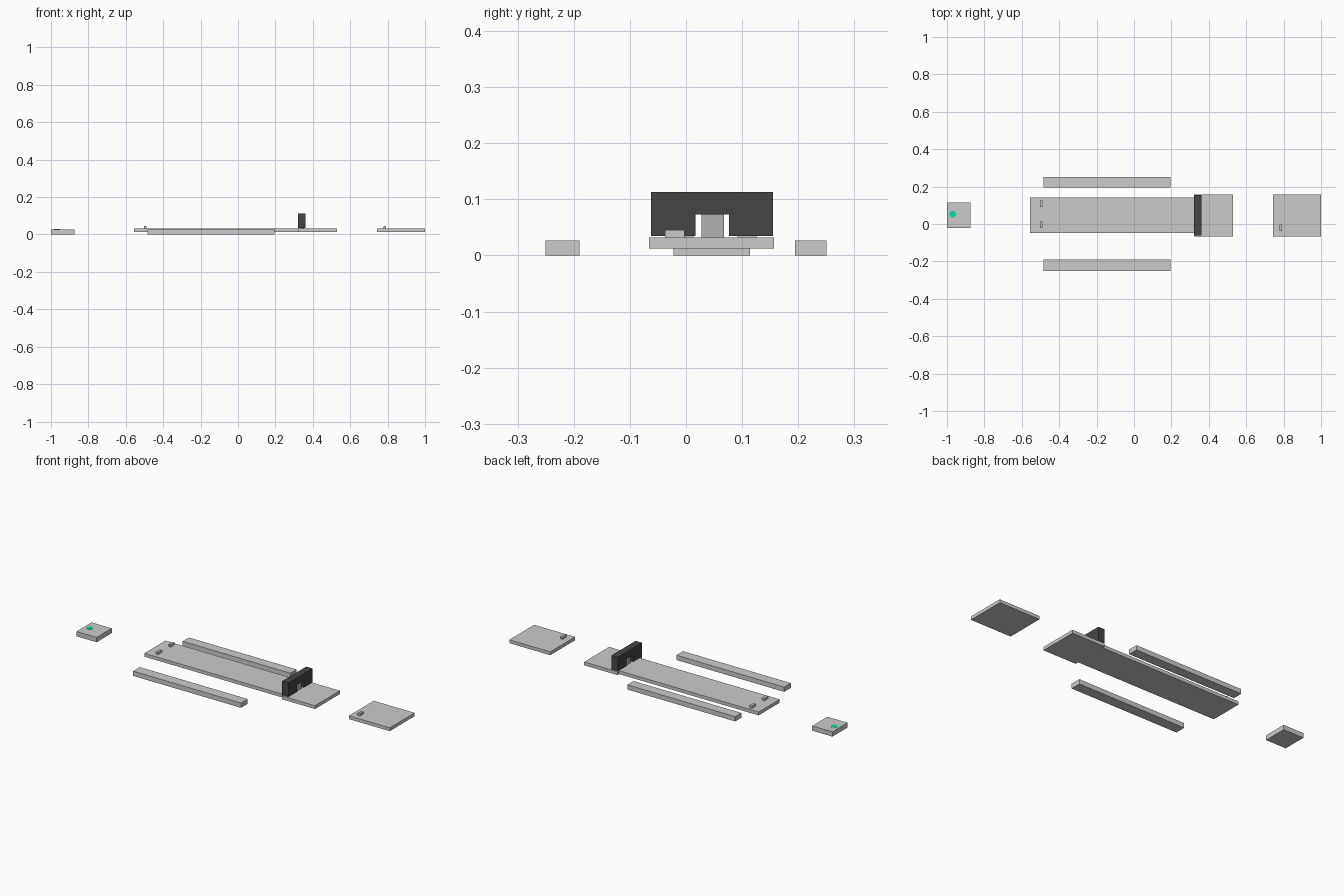
import bpy, bmesh

if "Cube" in bpy.data.objects:
    bpy.data.objects.remove(bpy.data.objects["Cube"])


def material(name, color):
    m = bpy.data.materials.new(name)
    m.diffuse_color = (*color, 1)
    m.use_nodes = True
    m.node_tree.nodes["Principled BSDF"].inputs["Base Color"].default_value = m.diffuse_color
    return m


def finish(name, bm, mat=None):
    bmesh.ops.recalc_face_normals(bm, faces=bm.faces)
    me = bpy.data.meshes.new(name)
    bm.to_mesh(me)
    bm.free()
    ob = bpy.data.objects.new(name, me)
    bpy.context.collection.objects.link(ob)
    if mat:
        me.materials.append(mat)
    return ob


def box(name, x, y, z, mat=None):
    bm = bmesh.new()
    bmesh.ops.create_cube(bm, size=1)
    for v in bm.verts:
        v.co = [r[0] if c < 0 else r[1] for c, r in zip(v.co, (x, y, z))]
    return finish(name, bm, mat)


dark = material("dark", (0.06, 0.06, 0.06))
pale = material("pale", (0.45, 0.45, 0.45))
green = material("green", (0.0, 0.75, 0.4))

# Starting block with a small round marker on top
box("start_block", (-1.0, -0.873), (-0.022, 0.114), (0, 0.027))
bm = bmesh.new()
bmesh.ops.create_cone(bm, cap_ends=True, segments=16, radius1=0.018,
                      radius2=0.018, depth=0.002)
bmesh.ops.translate(bm, verts=bm.verts, vec=(-0.969, 0.053, 0.027))
finish("start_marker", bm, green)

# Floating decks
deck_z = (0.0125, 0.0315)
box("long_deck", (-0.556, 0.322), (-0.047, 0.142), deck_z)
box("gate_deck", (0.322, 0.53), (-0.066, 0.157), deck_z)
box("end_deck", (0.743, 1.0), (-0.066, 0.157), deck_z)

# Side rails on the ground
box("rail_front", (-0.484, 0.194), (-0.25, -0.19), (0, 0.027))
box("rail_back", (-0.484, 0.194), (0.194, 0.25), (0, 0.027))

# Small pegs on the decks
for i, (x, y) in enumerate([(-0.502, -0.021), (-0.502, 0.092), (0.778, -0.037)]):
    box(f"peg_{i + 1}", (x, x + 0.014), (y, y + 0.034), (0.0315, 0.045))

# Gate: arch profile extruded along x
profile = [(-0.062, 0.035), (0.017, 0.035), (0.017, 0.073), (0.077, 0.073),
           (0.077, 0.035), (0.155, 0.035), (0.155, 0.113), (-0.062, 0.113)]
bm = bmesh.new()
face = bm.faces.new([bm.verts.new((0.32, y, z)) for y, z in profile])
ext = bmesh.ops.extrude_face_region(bm, geom=[face], use_keep_orig=True)
bmesh.ops.translate(bm, vec=(0.04, 0, 0),
                    verts=[g for g in ext["geom"] if isinstance(g, bmesh.types.BMVert)])
finish("gate", bm, dark)

# Door standing in the gate opening
box("gate_door", (0.328, 0.352), (0.028, 0.068), (0.0315, 0.073), pale)
